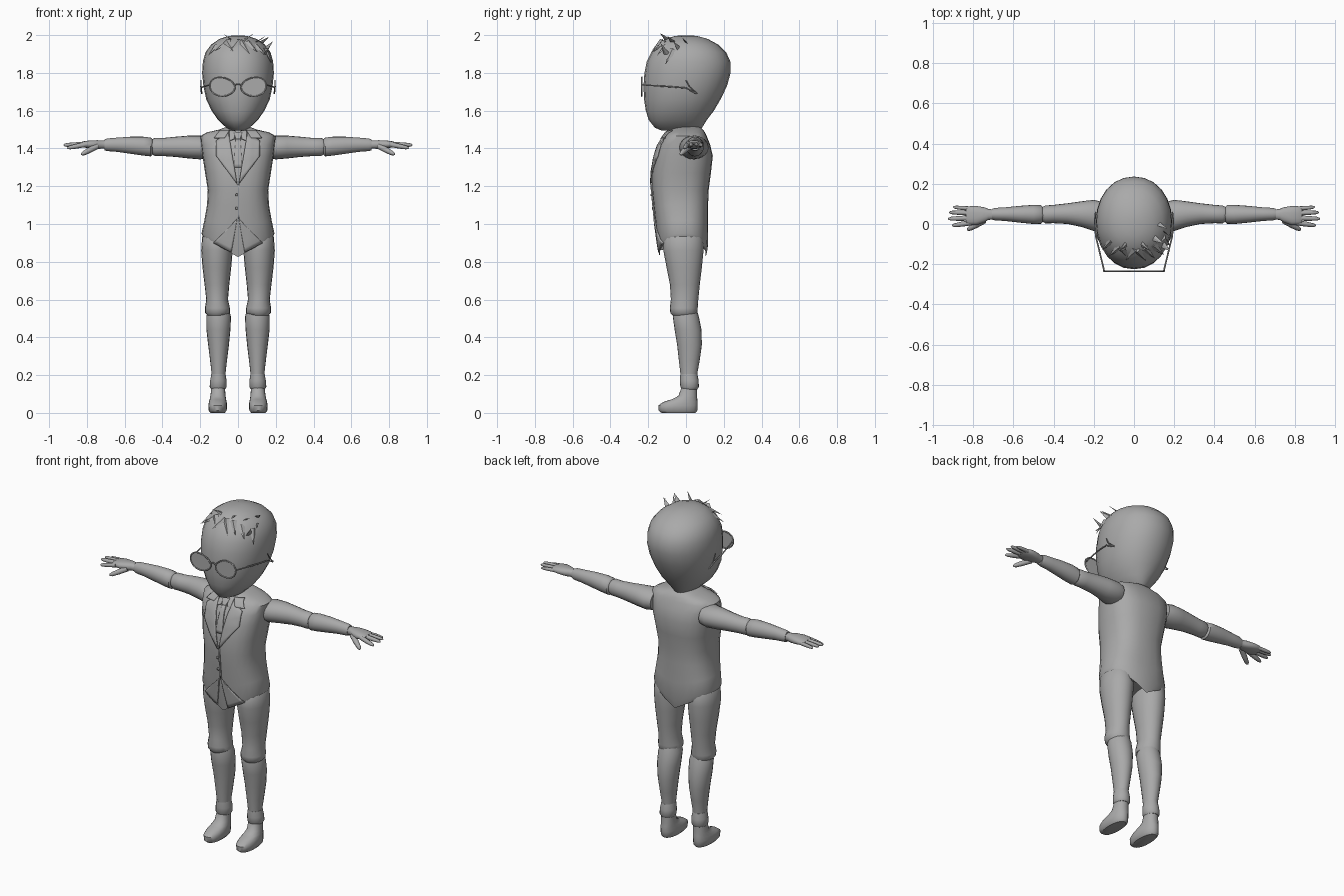
import bpy, bmesh, math, random
from mathutils import Vector
from mathutils.bvhtree import BVHTree

random.seed(4)
grey = bpy.data.materials.new("plain grey")
grey.diffuse_color = (0.4, 0.4, 0.4, 1)


def finish(name, bm, mirror=False, angle=45):
    bmesh.ops.recalc_face_normals(bm, faces=bm.faces)
    me = bpy.data.meshes.new(name)
    bm.to_mesh(me)
    bm.free()
    ob = bpy.data.objects.new(name, me)
    bpy.context.collection.objects.link(ob)
    me.materials.append(grey)
    if mirror:
        ob.modifiers.new("mirror", 'MIRROR').use_mirror_merge = False
    bpy.ops.object.select_all(action='DESELECT')
    ob.select_set(True)
    bpy.context.view_layer.objects.active = ob
    bpy.ops.object.shade_smooth_by_angle(angle=math.radians(angle))
    return ob


def loft(name, rings, axis='z', seg=20, power=2.0, mirror=False, dip=(), angle=45):
    """Rings are (position, min a, max a, min b, max b) along the axis."""
    bm = bmesh.new()
    loops = []
    for k, (t, a0, a1, b0, b1) in enumerate(rings):
        loop = []
        for i in range(seg):
            w = 2 * math.pi * i / seg
            c, s = math.cos(w), math.sin(w)
            u = math.copysign(abs(c) ** (2 / power), c)
            v = math.copysign(abs(s) ** (2 / power), s)
            a, b = (a0 + a1 + u * (a1 - a0)) / 2, (b0 + b1 + v * (b1 - b0)) / 2
            d = dip[k] * (1 - abs(u)) if k < len(dip) else 0
            loop.append(bm.verts.new((a, b, t - d) if axis == 'z' else (t, a, b)))
        loops.append(loop)
    for p, q in zip(loops, loops[1:]):
        for i in range(seg):
            j = (i + 1) % seg
            bm.faces.new((p[i], p[j], q[j], q[i]))
    bm.faces.new(loops[0])
    bm.faces.new(loops[-1])
    return finish(name, bm, mirror, angle)


def tree(ob):
    return BVHTree.FromPolygons([v.co for v in ob.data.vertices],
                                [list(p.vertices) for p in ob.data.polygons])


def plate(name, quad, base, mirror=False, lift=0.006, n=8):
    """Thin quad in x,z laid on the front of a surface."""
    bm = bmesh.new()
    p = [Vector(c) for c in quad]
    grid = []
    for i in range(n + 1):
        row = []
        for j in range(n + 1):
            c = p[0].lerp(p[1], i / n).lerp(p[3].lerp(p[2], i / n), j / n)
            hit = base.ray_cast(Vector((c.x, -1, c.y)), Vector((0, 1, 0)))[0]
            y = hit.y if hit else -0.08
            row.append(bm.verts.new((c.x, y - lift, c.y)))
        grid.append(row)
    for i in range(n):
        for j in range(n):
            bm.faces.new((grid[i][j], grid[i + 1][j], grid[i + 1][j + 1], grid[i][j + 1]))
    ob = finish(name, bm, mirror)
    mod = ob.modifiers.new("thickness", 'SOLIDIFY')
    mod.thickness, mod.offset = 0.008, 0
    return ob


def wire(name, points, r=0.004, closed=False, mirror=True):
    cu = bpy.data.curves.new(name, 'CURVE')
    cu.dimensions, cu.bevel_depth, cu.bevel_resolution = '3D', r, 1
    sp = cu.splines.new('POLY')
    sp.points.add(len(points) - 1)
    for q, c in zip(sp.points, points):
        q.co = (*c, 1)
    sp.use_cyclic_u = closed
    cu.materials.append(grey)
    ob = bpy.data.objects.new(name, cu)
    bpy.context.collection.objects.link(ob)
    if mirror:
        ob.modifiers.new("mirror", 'MIRROR')


# Jacket body, with the lower edge falling to a point between the legs
torso = loft("jacket", [
    (0.93, -0.185, 0.185, -0.14, 0.105), (0.95, -0.193, 0.193, -0.147, 0.115),
    (1.02, -0.178, 0.178, -0.16, 0.117), (1.10, -0.164, 0.164, -0.172, 0.117),
    (1.18, -0.16, 0.16, -0.18, 0.12), (1.27, -0.174, 0.174, -0.18, 0.132),
    (1.36, -0.188, 0.188, -0.165, 0.142), (1.42, -0.196, 0.196, -0.145, 0.128),
    (1.465, -0.20, 0.20, -0.115, 0.11), (1.485, -0.165, 0.165, -0.10, 0.10),
    (1.50, -0.10, 0.10, -0.08, 0.09), (1.515, -0.06, 0.06, -0.06, 0.07)],
    seg=24, power=2.5, dip=(0.105, 0.08, 0.04))
loft("neck", [(1.48, -0.055, 0.055, -0.06, 0.06), (1.58, -0.055, 0.055, -0.06, 0.06)])

# Lapels, collar, tie and front closing
chest = tree(torso)
plate("lapel", [(0.05, 1.485), (0.115, 1.44), (0.115, 1.36), (0.004, 1.21)], chest, True)
plate("collar", [(0.045, 1.495), (0.095, 1.495), (0.125, 1.455), (0.07, 1.455)], chest, True, 0.009)
plate("shirt_collar", [(0.012, 1.49), (0.045, 1.495), (0.045, 1.44), (0.02, 1.45)], chest, True, 0.004)
plate("tie_knot", [(-0.022, 1.485), (0.022, 1.485), (0.012, 1.45), (-0.012, 1.45)], chest, False, 0.007)
plate("tie", [(-0.012, 1.45), (0.012, 1.45), (0.022, 1.30), (-0.022, 1.30)], chest, False, 0.003)
plate("front_edge", [(0, 1.21), (0.008, 1.21), (0.008, 1.03), (0, 1.03)], chest, False, 0.003)
plate("front_tail", [(0.004, 1.03), (0.012, 1.02), (0.13, 0.90), (0.035, 0.85)], chest, True, 0.004)
for z in (1.16, 1.09):
    plate("button", [(-0.012, z), (-0.002, z), (-0.002, z - 0.012), (-0.012, z - 0.012)], chest, False, 0.006, 2)

# Legs
loft("thigh", [
    (0.515, 0.06, 0.16, -0.07, 0.05), (0.53, 0.043, 0.174, -0.083, 0.06), (0.555, 0.043, 0.175, -0.086, 0.062),
    (0.60, 0.053, 0.168, -0.08, 0.065), (0.68, 0.046, 0.177, -0.085, 0.073),
    (0.77, 0.036, 0.188, -0.103, 0.084), (0.86, 0.028, 0.195, -0.12, 0.093),
    (0.93, 0.035, 0.19, -0.12, 0.09), (0.97, 0.06, 0.165, -0.08, 0.06)], mirror=True)
loft("shin", [
    (0.15, 0.068, 0.14, -0.025, 0.058), (0.21, 0.066, 0.14, -0.03, 0.06), (0.28, 0.058, 0.148, -0.038, 0.073),
    (0.36, 0.048, 0.158, -0.047, 0.084), (0.44, 0.04, 0.167, -0.06, 0.082),
    (0.51, 0.037, 0.168, -0.07, 0.068), (0.55, 0.05, 0.155, -0.06, 0.055)], mirror=True)
loft("ankle_cuff", [
    (0.125, 0.068, 0.142, -0.022, 0.06), (0.137, 0.06, 0.15, -0.03, 0.068),
    (0.17, 0.06, 0.148, -0.032, 0.067), (0.205, 0.066, 0.141, -0.03, 0.06)], mirror=True)
loft("shoe", [
    (0.0, 0.07, 0.145, -0.13, 0.05), (0.012, 0.06, 0.155, -0.145, 0.06), (0.04, 0.058, 0.157, -0.146, 0.062),
    (0.058, 0.06, 0.154, -0.12, 0.062), (0.072, 0.063, 0.15, -0.075, 0.06),
    (0.09, 0.066, 0.146, -0.04, 0.058), (0.135, 0.069, 0.141, -0.024, 0.057)], power=2.2, mirror=True)

# Arms
loft("upper_arm", [
    (0.16, -0.02, 0.11, 1.35, 1.46), (0.20, -0.035, 0.12, 1.342, 1.468), (0.26, -0.015, 0.113, 1.347, 1.468),
    (0.33, 0.0, 0.103, 1.355, 1.462), (0.40, 0.004, 0.095, 1.36, 1.455),
    (0.44, 0.003, 0.092, 1.36, 1.456), (0.457, 0.012, 0.084, 1.37, 1.447)], 'x', mirror=True)
loft("forearm", [
    (0.45, 0.015, 0.08, 1.37, 1.445), (0.462, 0.001, 0.094, 1.358, 1.457), (0.50, 0.0, 0.095, 1.362, 1.462),
    (0.57, 0.007, 0.09, 1.372, 1.462), (0.64, 0.015, 0.083, 1.382, 1.457),
    (0.69, 0.018, 0.08, 1.386, 1.453), (0.707, 0.022, 0.075, 1.39, 1.448)], 'x', mirror=True)
loft("palm", [
    (0.69, 0.025, 0.07, 1.40, 1.44), (0.725, 0.02, 0.075, 1.398, 1.443), (0.745, 0.008, 0.083, 1.397, 1.444),
    (0.785, -0.006, 0.09, 1.40, 1.443), (0.82, -0.004, 0.088, 1.405, 1.438),
    (0.835, 0.004, 0.08, 1.41, 1.432)], 'x', 14, 2.4, True)
# Fingers and thumb: root, tip, root radius
for name, a, b, r in [
        ("first_finger", (0.81, 0.006, 1.42), (0.905, -0.008, 1.402), 0.013),
        ("middle_finger", (0.81, 0.03, 1.422), (0.925, 0.026, 1.418), 0.013),
        ("ring_finger", (0.81, 0.054, 1.422), (0.92, 0.058, 1.42), 0.012),
        ("little_finger", (0.81, 0.076, 1.42), (0.90, 0.084, 1.415), 0.011),
        ("thumb", (0.745, 0.018, 1.412), (0.83, -0.03, 1.368), 0.016)]:
    bm = bmesh.new()
    a, b = Vector(a), Vector(b)
    turn = (b - a).to_track_quat('Z', 'Y')
    rings = []
    for f, s in ((0, 1), (0.5, 0.95), (0.85, 0.75), (0.96, 0.45), (1, 0.12)):
        c = a.lerp(b, f)
        rings.append([bm.verts.new(c + turn @ Vector((math.cos(w), math.sin(w), 0)) * r * s)
                      for w in [i * math.pi / 4 for i in range(8)]])
    for p, q in zip(rings, rings[1:]):
        for i in range(8):
            bm.faces.new((p[i], p[i - 1], q[i - 1], q[i]))
    bm.faces.new(rings[0])
    bm.faces.new(rings[-1])
    finish(name, bm, True, 60)

# Head, pulled forward at the chin and back at the crown
head = loft("head", [
    (1.495, -0.035, 0.035, -0.13, 0.06), (1.51, -0.062, 0.062, -0.165, 0.085),
    (1.55, -0.105, 0.105, -0.197, 0.11), (1.60, -0.14, 0.14, -0.213, 0.148),
    (1.66, -0.168, 0.168, -0.222, 0.183), (1.73, -0.183, 0.183, -0.225, 0.217),
    (1.80, -0.19, 0.19, -0.22, 0.236), (1.86, -0.186, 0.186, -0.208, 0.235),
    (1.91, -0.172, 0.172, -0.183, 0.212), (1.95, -0.142, 0.142, -0.15, 0.17),
    (1.98, -0.098, 0.098, -0.11, 0.115), (1.995, -0.05, 0.05, -0.06, 0.06),
    (1.999, -0.015, 0.015, -0.02, 0.025)], seg=24, power=2.1)

# Hair tufts: flattened spikes standing on the fringe and crown
skull = tree(head)
for x, y, z, dx, dz in [
        (-0.13, -0.1, 1.93, -0.02, -0.05), (-0.09, -0.13, 1.945, -0.03, -0.04), (-0.05, -0.15, 1.955, 0.03, -0.05),
        (-0.01, -0.15, 1.955, -0.03, -0.05), (0.03, -0.15, 1.95, 0.03, -0.06), (0.07, -0.14, 1.95, 0.03, -0.05),
        (0.11, -0.12, 1.93, 0.03, -0.05), (0.14, -0.1, 1.90, 0.02, 0.05), (0.155, -0.08, 1.90, 0.005, -0.06),
        (0.15, -0.04, 1.93, 0.02, 0.025), (0.10, -0.07, 1.965, 0.04, 0.015), (0.12, 0.0, 1.955, 0.03, 0.015),
        (0.04, -0.1, 1.975, 0.04, 0.015), (-0.04, -0.1, 1.975, -0.03, 0.012)]:
    root, normal = skull.find_nearest(Vector((x, y, z)))[:2]
    tip = root + normal * 0.02 + Vector((dx, -0.022, dz))
    along = (tip - root).normalized()
    side = along.cross(normal).normalized() * random.uniform(0.018, 0.026)
    bm = bmesh.new()
    back = root - along * 0.03
    v = [bm.verts.new(c) for c in (back + side, back - side, back + normal * 0.012, tip, back - normal * 0.01)]
    for f in ((0, 2, 3), (2, 1, 3), (1, 4, 3), (4, 0, 3), (0, 4, 1, 2)):
        bm.faces.new([v[i] for i in f])
    finish("hair_tuft", bm, False, 20)

# Glasses: lens outline wider at the top outer corner
rim = []
for i in range(24):
    w = 2 * math.pi * i / 24
    c, s = math.cos(w), math.sin(w)
    rim.append((0.083 + 0.067 * c + 0.006 * s, -0.234, 1.727 + (0.05 + 0.006 * c) * s))
wire("glasses_rim", rim, 0.004, True)
bm = bmesh.new()
bm.faces.new([bm.verts.new(p) for p in rim])
finish("lens", bm, True)
wire("glasses_bridge", [(-0.02, -0.234, 1.735), (0, -0.234, 1.742), (0.02, -0.234, 1.735)], mirror=False)
wire("glasses_temple", [(0.148, -0.234, 1.737), (0.19, -0.06, 1.725), (0.196, 0.0, 1.72), (0.192, 0.055, 1.69)])
wire("glasses_hook", [(0.196, 0.0, 1.76), (0.197, 0.02, 1.725), (0.19, 0.06, 1.69)], 0.003)
